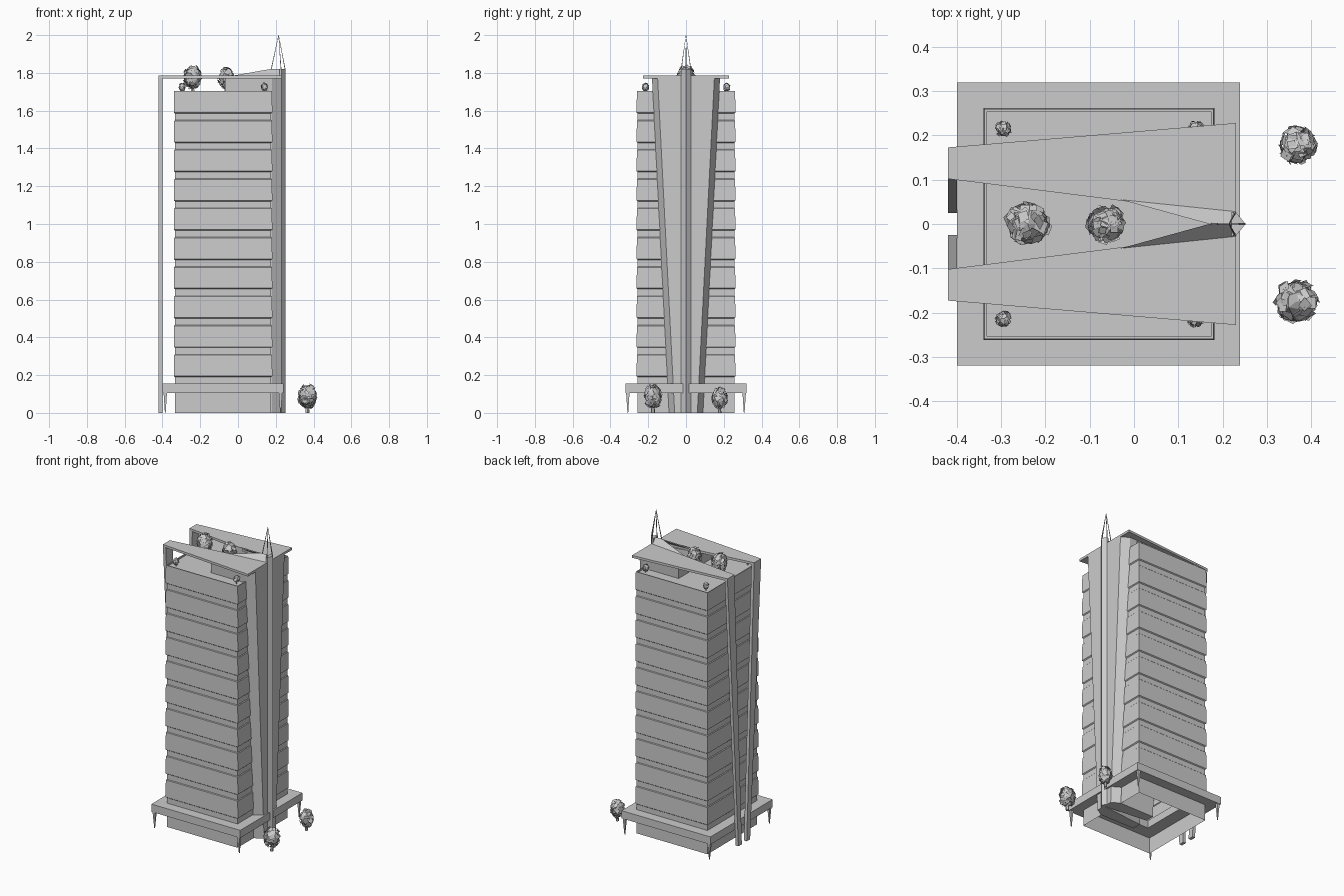
import bpy, bmesh, math, random
from mathutils import Vector

random.seed(4)
if "Cube" in bpy.data.objects:
    bpy.data.objects.remove(bpy.data.objects["Cube"], do_unlink=True)


def finish(name, bm, recalc=True):
    if recalc:
        bmesh.ops.recalc_face_normals(bm, faces=bm.faces)
    mesh = bpy.data.meshes.new(name)
    bm.to_mesh(mesh)
    bm.free()
    obj = bpy.data.objects.new(name, mesh)
    bpy.context.collection.objects.link(obj)
    return obj


def loft(name, rings, cap_start=True, cap_end=True, closed=False):
    """Skin a list of equal-length point rings."""
    bm = bmesh.new()
    loops = [[bm.verts.new(p) for p in ring] for ring in rings]
    pairs = list(zip(loops, loops[1:]))
    if closed:
        pairs.append((loops[-1], loops[0]))
    for a, b in pairs:
        for i in range(len(a)):
            j = (i + 1) % len(a)
            bm.faces.new((a[i], a[j], b[j], b[i]))
    if cap_start and not closed:
        bm.faces.new(loops[0])
    if cap_end and not closed:
        bm.faces.new(loops[-1])
    return finish(name, bm)


def rect(x0, x1, half_y, z):
    return [(x0, -half_y, z), (x1, -half_y, z), (x1, half_y, z), (x0, half_y, z)]


def plan(points, z, side=1):
    return [(x, y * side, z) for x, y in points]


def tower_ring(inset, z):
    return rect(-0.34 + inset, 0.182 - inset, 0.262 - inset, z)


# Tower shell: wide storey panels separated by shallow recessed bands
BASE, TOP, STOREYS = 0.155, 1.705, 10
step = (TOP - BASE) / STOREYS
rings = [tower_ring(0.006, 0), tower_ring(0.006, BASE)]
for i in range(STOREYS):
    z = BASE + i * step
    rings += [tower_ring(0.006, z + 0.035), tower_ring(0, z + 0.04),
              tower_ring(0.002, z + step - 0.004), tower_ring(0.006, z + step)]
rings[-1] = tower_ring(0.002, TOP)
rings += [tower_ring(0.008, TOP), tower_ring(0.008, TOP - 0.01)]
loft("tower", rings, cap_start=False)

# Podium canopy around the base
loft("podium", [rect(-0.4, 0.24, 0.32, 0.105), rect(-0.4, 0.24, 0.32, 0.155),
                rect(-0.25, 0.1, 0.17, 0.155), rect(-0.25, 0.1, 0.17, 0.105)],
     closed=True)

# Tapered podium legs
for x, xn in ((-0.385, "rear"), (0.225, "nose")):
    for y, yn in ((-0.308, "right"), (0.308, "left")):
        tip, top = [[(x + sx * r, y + sy * r, z) for sx, sy in
                     ((-1, -1), (1, -1), (1, 1), (-1, 1))]
                    for r, z in ((0.002, 0), (0.009, 0.105))]
        loft(f"podium_leg_{xn}_{yn}", [tip, top])

for side, label in ((1, "left"), (-1, "right")):
    # Splayed bay, narrow at the ground and wide at the roof
    low = [(-0.07, 0.03), (-0.07, 0.09), (0.18, 0.09), (0.23, 0.06), (0.23, 0)]
    high = [(-0.07, 0.062), (-0.07, 0.18), (0.18, 0.18), (0.23, 0.15), (0.23, 0)]
    loft(f"bay_{label}", [plan(low, 0, side), plan(high, 1.77, side)])

    # Flat roof wing
    wing = [(-0.42, 0.102), (-0.42, 0.173), (0.23, 0.228), (0.23, 0.02)]
    loft(f"roof_wing_{label}", [plan(wing, 1.77, side), plan(wing, 1.785, side)])

    # Leaning rear pylon
    foot = [(-0.42, 0.025), (-0.40, 0.025), (-0.40, 0.06), (-0.42, 0.06)]
    head = [(-0.42, 0.102), (-0.40, 0.102), (-0.40, 0.173), (-0.42, 0.173)]
    loft(f"rear_pylon_{label}", [plan(foot, 0, side), plan(head, 1.775, side)])

    # Folded panel rising from the wing to the spire
    panel = [(-0.03, 0.055, 1.785), (0.23, 0.028, 1.785), (0.23, 0, 1.82), (0.17, 0, 1.82)]
    upper = [(x, y * side, z) for x, y, z in panel]
    lower = [(x, y * side, z - 0.008) for x, y, z in panel]
    loft(f"crest_panel_{label}", [lower, upper])

# Pointed nose pillar
nose = [(0.22, -0.027), (0.23, -0.027), (0.252, 0), (0.23, 0.027), (0.22, 0.027)]
loft("nose_pillar", [plan(nose, 0), plan(nose, 1.82)])

# Open spire of four thin rods meeting at a point
apex = Vector((0.215, 0, 2.0))
for i, (x, y) in enumerate(((0.175, 0), (0.25, 0), (0.228, 0.026), (0.228, -0.026))):
    start = Vector((x, y, 1.815))
    across = (apex - start).normalized().orthogonal().normalized()
    other = (apex - start).normalized().cross(across)
    ends = [[p + r * (across * math.cos(a) + other * math.sin(a))
             for a in (math.pi / 2 * k for k in range(4))]
            for p, r in ((start, 0.003), (apex, 0.0012))]
    loft(f"spire_rod_{i + 1}", ends)


def tree(name, x, y, base, radius, height, leaves):
    """Bushy tree: faceted core, short trunk and loose angular leaves."""
    bm = bmesh.new()
    centre = Vector((x, y, base + height * 0.54))
    scale = Vector((radius, radius, height * 0.46))
    core = bmesh.ops.create_icosphere(bm, subdivisions=2, radius=1)["verts"]
    for v in core:
        v.co = centre + v.co * scale * random.uniform(0.65, 0.88)
    trunk = bmesh.ops.create_cone(bm, cap_ends=True, segments=6, radius1=radius * 0.2,
                                  radius2=radius * 0.15, depth=height * 0.4)["verts"]
    bmesh.ops.translate(bm, verts=trunk, vec=(x, y, base + height * 0.2))
    bmesh.ops.recalc_face_normals(bm, faces=bm.faces)
    for _ in range(leaves):
        out = Vector([random.gauss(0, 1) for _ in "xyz"]).normalized()
        u = Vector([random.gauss(0, 1) for _ in "xyz"]).cross(out).normalized()
        w = (u.cross(out) + out * random.uniform(-0.6, 0.6)).normalized()
        mid = centre + out * scale * random.uniform(0.78, 0.9)
        size = radius * random.uniform(0.2, 0.34)
        corners = [mid + (u * a + w * b) * size
                   for a, b in ((-1, -0.6), (0.7, -1), (1, 0.6), (-0.5, 1))]
        for c in corners:
            c.z = max(c.z, base)
        bm.faces.new([bm.verts.new(c) for c in corners])
    return finish(name, bm, recalc=False)


# Street trees, roof garden trees and corner shrubs
tree("street_tree_left", 0.37, 0.178, 0, 0.045, 0.145, 90)
tree("street_tree_right", 0.367, -0.175, 0, 0.052, 0.165, 90)
tree("roof_tree_rear", -0.24, 0, 1.695, 0.052, 0.155, 90)
tree("roof_tree_middle", -0.063, 0, 1.695, 0.045, 0.142, 90)
for x, xn in ((-0.295, "rear"), (0.14, "nose")):
    for y, yn in ((-0.215, "right"), (0.215, "left")):
        tree(f"roof_shrub_{xn}_{yn}", x, y, 1.695, 0.02, 0.055, 50)
